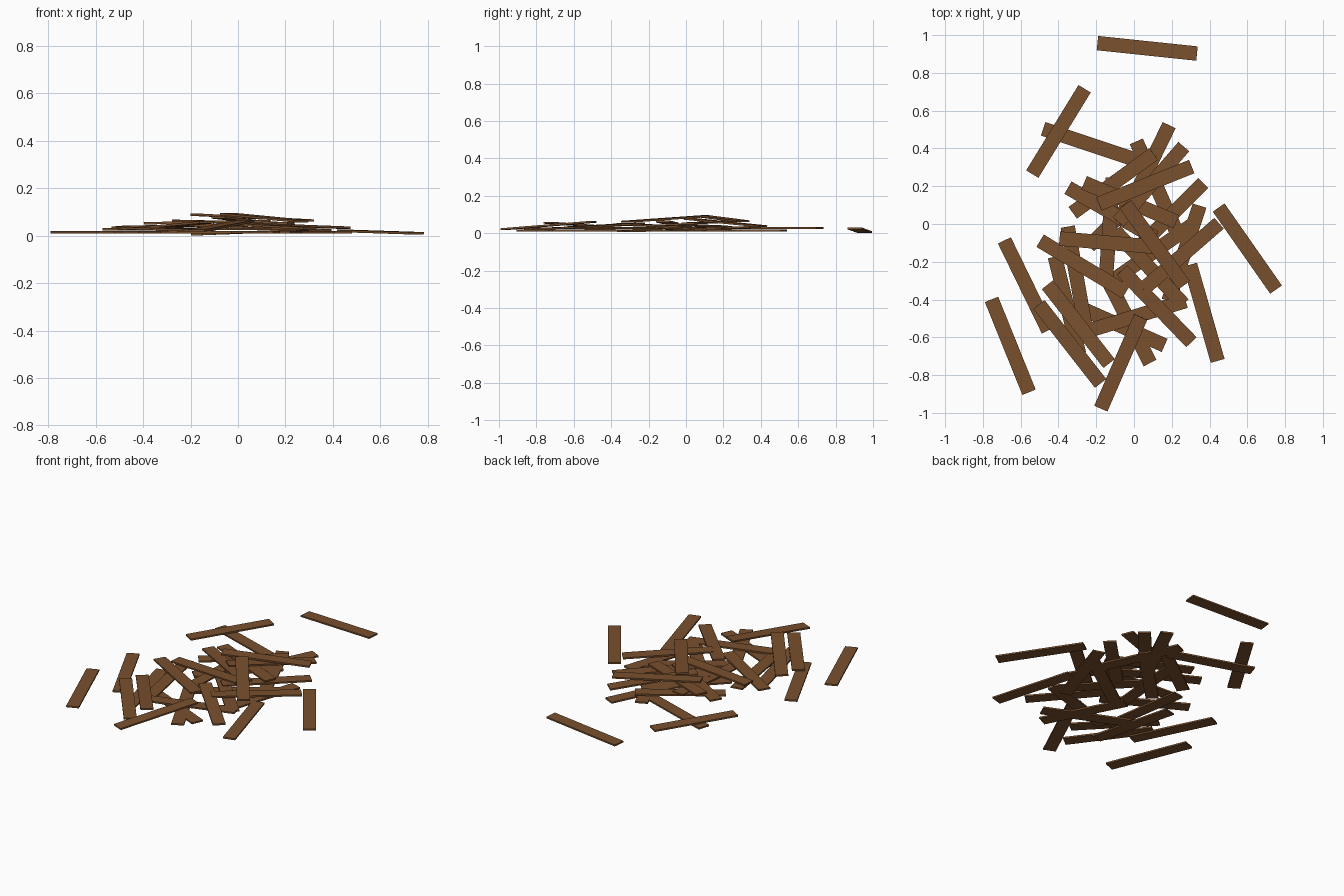
import bpy
import math
from mathutils import Euler

LENGTH, WIDTH, THICKNESS = 0.53, 0.076, 0.01

default_cube = bpy.data.objects.get("Cube")
if default_cube:
    bpy.data.objects.remove(default_cube, do_unlink=True)

# Brown wood
wood = bpy.data.materials.new("brown_wood")
wood.use_nodes = True
wood_colour = (0.19, 0.08, 0.027, 1)
wood.diffuse_color = wood_colour
shader = wood.node_tree.nodes["Principled BSDF"]
shader.inputs["Base Color"].default_value = wood_colour
shader.inputs["Roughness"].default_value = 0.8


def add_plank(name, x, y, turn, height, rise=0.0):
    """Lay one plank; rise is how much higher its right end is than its left end."""
    pitch = -math.asin(rise / LENGTH)
    rotation = Euler((0, pitch, math.radians(turn)), "XYZ")
    bpy.ops.mesh.primitive_cube_add(size=1, location=(x, y, height), rotation=rotation)
    plank = bpy.context.object
    plank.name = name
    plank.scale = (LENGTH, WIDTH, THICKNESS)
    bpy.ops.object.transform_apply(location=False, rotation=False, scale=True)
    plank.data.materials.append(wood)
    return plank


def add_layer(name, height, planks):
    """Each plank is x, y, turn and an optional rise."""
    for number, (x, y, turn, *rise) in enumerate(planks, start=1):
        add_plank(f"{name}_plank_{number}", x, y, turn, height, *rise)


# Planks lying loose around the heap
add_layer("loose", 0.015, [
    (.07, .93, -6, .02),
    (.60, -.13, -55, -.01),
    (-.57, -.325, -64),
    (-.655, -.645, -68),
    (-.23, .42, -18.5),
    (.37, -.47, -74),
])
add_layer("loose_upper", 0.027, [(-.40, .49, 58.5)])

# Bottom of the heap
add_layer("bottom", 0.015, [
    (.07, .285, 64),
    (.12, .195, -66),
    (.265, -.155, 72),
    (-.355, -.43, -76),
    (-.035, -.5, -63),
    (-.08, -.535, -24),
    (.1, -.15, 35),
    (-.05, .07, 45),
])

# Lower part of the heap
add_layer("lower", 0.028, [
    (.18, .03, 45, -.01),
    (-.11, .215, 36, .01),
    (-.13, -.02, 86, .01),
    (-.305, -.275, -80, -.01),
    (-.34, -.635, -52, -.01),
    (.08, -.23, -47),
    (.02, -.485, 17),
])

# Middle of the heap
add_layer("middle", 0.041, [
    (-.12, .06, -30, .01),
    (-.27, -.225, -31, .01),
    (-.295, -.53, -52, .03),
    (.12, -.435, -46, -.02),
    (.25, -.17, 41, -.015),
    (-.07, -.735, 66.5, .04),
])

# Upper part of the heap
add_layer("upper", 0.057, [
    (-.02, .115, -23, -.01),
    (.09, .21, 49, -.04),
    (-.13, -.10, -5, .01),
])

# Top of the heap
add_layer("top", 0.076, [
    (.06, .205, 22, -.025),
    (.11, -.11, -54, -.03),
])
